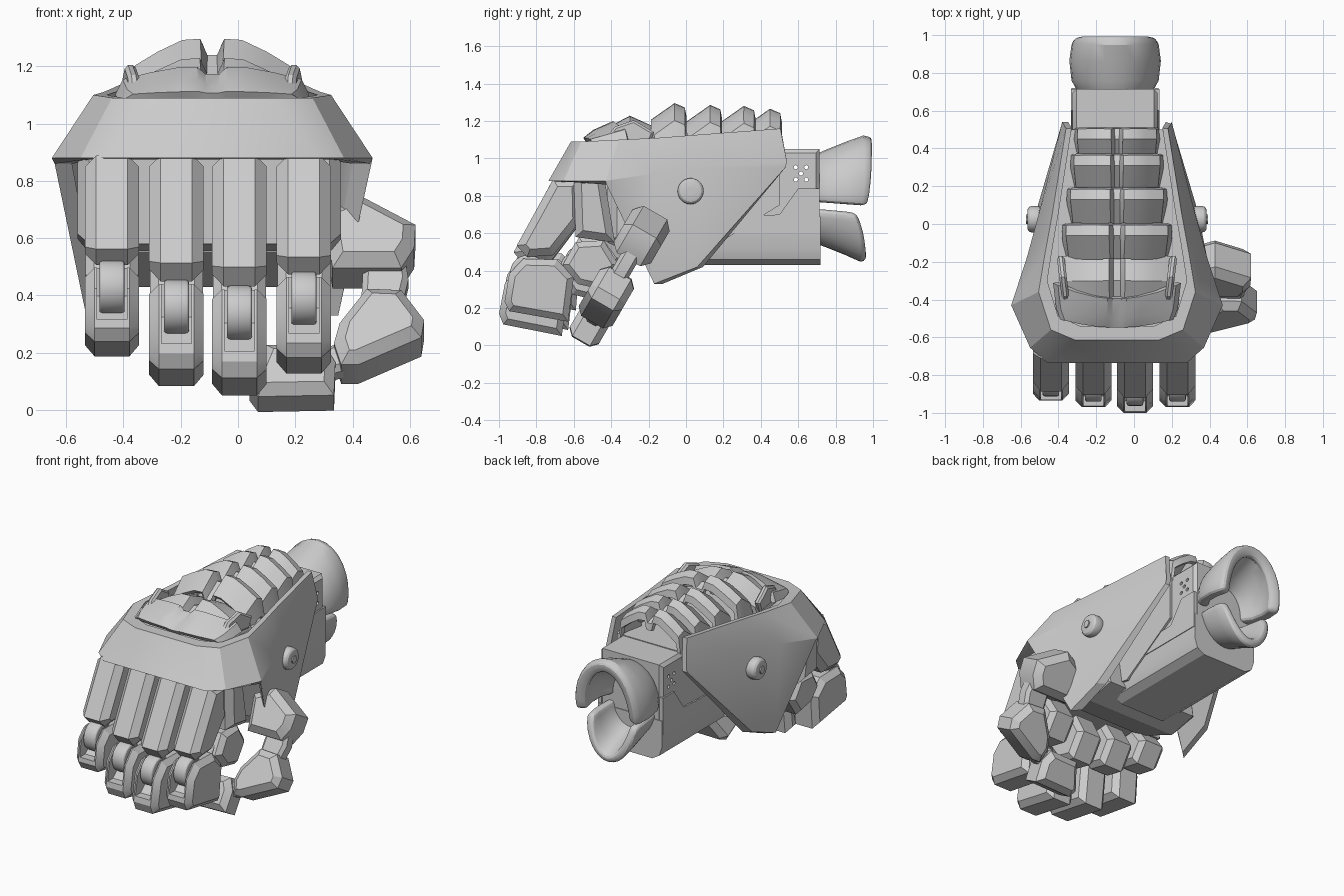
import bpy, bmesh, math
from mathutils import Vector, Matrix

if "Cube" in bpy.data.objects:
    bpy.data.objects.remove(bpy.data.objects["Cube"])

C = -0.09          # x of the gauntlet's centre line
parts, cutters = [], []

def finish(name, bm, keep=parts):
    bmesh.ops.recalc_face_normals(bm, faces=bm.faces)
    me = bpy.data.meshes.new(name)
    bm.to_mesh(me)
    bm.free()
    ob = bpy.data.objects.new(name, me)
    bpy.context.collection.objects.link(ob)
    keep.append(ob)
    return ob

def prism(name, pts, vec, bevel=0.0, keep=parts):
    """Extrude a planar outline by vec (centred) and chamfer both rims."""
    bm = bmesh.new()
    h = Vector(vec) / 2
    a = [bm.verts.new(Vector(p) - h) for p in pts]
    b = [bm.verts.new(Vector(p) + h) for p in pts]
    n = len(pts)
    caps = [bm.faces.new(a), bm.faces.new(b[::-1])]
    for i in range(n):
        bm.faces.new((a[i], b[i], b[(i + 1) % n], a[(i + 1) % n]))
    if bevel:
        bmesh.ops.bevel(bm, geom=[e for f in caps for e in f.edges], offset=bevel,
                        segments=1, affect='EDGES', clamp_overlap=True)
    return finish(name, bm, keep)

def side(name, yz, x, w, bevel=0.0, keep=parts):
    return prism(name, [(x, y, z) for y, z in yz], (w, 0, 0), bevel, keep)

def sheet(name, rows, thick=0.0, closed=False):
    """Loft rows of points; closed rows become a capped tube."""
    bm = bmesh.new()
    g = [[bm.verts.new(p) for p in r] for r in rows]
    n = len(g[0])
    for r, s in zip(g, g[1:]):
        for i in range(n if closed else n - 1):
            j = (i + 1) % n
            bm.faces.new((r[i], r[j], s[j], s[i]))
    if closed:
        bm.faces.new(g[0])
        bm.faces.new(g[-1][::-1])
    ob = finish(name, bm)
    if thick:
        m = ob.modifiers.new("thick", 'SOLIDIFY')
        m.thickness, m.offset = thick, 0
    return ob

def wheel(name, c, r, w, seg=24, bevel=0.0, keep=parts):
    bm = bmesh.new()
    m = Matrix.Translation(c) @ Matrix.Rotation(math.pi / 2, 4, 'Y')
    bmesh.ops.create_cone(bm, cap_ends=True, segments=seg, radius1=r, radius2=r, depth=w, matrix=m)
    if bevel:
        rim = [e for f in bm.faces if len(f.verts) > 4 for e in f.edges]
        bmesh.ops.bevel(bm, geom=rim, offset=bevel, segments=3, profile=0.5, affect='EDGES')
    return finish(name, bm, keep)

def cut(ob, cutter):
    cutter.hide_render = True
    m = ob.modifiers.new("cut", 'BOOLEAN')
    m.object, m.operation, m.solver = cutter, 'DIFFERENCE', 'EXACT'

# Outer shell: horseshoe of top rim, wide edge and bottom edge stations
stations = [
    ((.27, .505, 1.16), (.29, .54, .98), (.29, .53, .95)),
    ((.345, .04, 1.125), (.415, .05, .95), (.43, .06, .42)),
    ((.38, -.15, 1.11), (.475, -.17, .92), (.44, -.17, .33)),
    ((.415, -.36, 1.1), (.56, -.43, .88), (.55, -.425, .86)),
    ((.35, -.56, 1.09), (.46, -.655, .88), (.44, -.63, .875)),
    ((.22, -.615, 1.09), (.37, -.735, .88), (.35, -.69, .875))]
def ring(st, s):
    inner = [(x * .89, .54 + (y - .54) * .935, z) for x, y, z in st[::-1]]
    return [(C + s * x, y, z) for x, y, z in list(st) + inner]
sheet("outer_shell", [ring(s, -1) for s in stations] + [ring(s, 1) for s in stations[::-1]], closed=True)

# Hand core, inner floor, knuckle block and palm
side("hand_core", [(-.5, .6), (-.52, 1.0), (.5, 1.04), (.5, .75), (.1, .5)], C, .46)
floor = [(.24, .5), (.36, .03), (.43, -.38), (.37, -.56)]
prism("inner_floor", [(C + x, y, 1.03) for x, y in floor] + [(C - x, y, 1.03) for x, y in floor[::-1]], (0, 0, .05))
side("knuckle_block", [(-.59, .58), (-.6, .9), (-.44, .92), (-.38, .55)], C - .01, .92, .04)
side("palm", [(-.42, .55), (-.42, .88), (0, .85), (.06, .47), (-.14, .43)], C, .74, .05)

# Side bolts
for s in (-1, 1):
    wheel("side_bolt", (C + s * .435, .025, .825), .07, .08, 24, .025)
    wheel("bolt_pin", (C + s * .46, .025, .825), .025, .045, 6)

# Forearm
prism("forearm_lower", [(C - .01 + x, .335, z) for x, z in
      [(-.23, .69), (-.23, .52), (-.21, .46), (-.16, .43), (.16, .43), (.21, .46), (.23, .52), (.23, .69)]],
      (0, .77, 0))
cuff = side("forearm_cuff", [(.1, .66), (.3, .95), (.45, 1.05), (.715, 1.05), (.715, .66)], C - .01, .45, .02)
for dy, dz in [(0, 0), (-.028, -.033), (-.028, .033), (.028, -.033), (.028, .033)]:
    cut(cuff, wheel("hole_cutter", (C, .615 + dy, .92 + dz), .011, 1, 12, keep=cutters))
for s in (-1, 1):
    side("forearm_cheek", [(.26, .69), (.5, .7), (.6, .84), (.715, .84), (.715, .6), (.26, .6)], C - .01 + s * .222, .025)

# Flared cuff lobes at the rear
def lobe(name, a0, a1, zc, prof, thick):
    rows = []
    for y, rx, rz, bulge in prof:
        row = []
        for i in range(17):
            t = abs(i / 8 - 1)                     # 0 mid-lobe, 1 at its ends
            a = math.radians(a0 + (a1 - a0) * i / 16)
            row.append((C - .01 + rx * math.cos(a), y - bulge * t ** 4, zc + rz * math.sin(a)))
        rows.append(row)
    ob = sheet(name, rows, thick)
    b = ob.modifiers.new("round", 'BEVEL')
    b.width, b.segments, b.angle_limit = .025, 3, math.radians(50)
lobe("upper_wrist_lobe", -10, 190, .8, [(.69, .15, .18, 0), (.77, .195, .215, 0), (.87, .205, .255, .01),
                                      (.95, .195, .285, .02), (.99, .18, .275, .03)], .075)
lobe("lower_wrist_lobe", 192, 348, .77, [(.68, .15, .19, 0), (.76, .16, .22, 0), (.86, .165, .26, .01), (.96, .16, .305, .05)], .055)

# Arched ribs along the back of the hand
arch = [(1, .2), (.93, .09), (.66, .045), (.36, .005), (.17, 0), (.09, .055)]
arch = [(-u, d) for u, d in arch] + [(u, d) for u, d in arch[::-1]]
def arc_row(y, z, hw, sweep=0, k=1):
    return [(C + u * hw, y + sweep * u * u, z - d * k) for u, d in arch]
for y, z, hw in [(-.06, 1.285, .28), (.13, 1.275, .255), (.31, 1.27, .235), (.45, 1.255, .215)]:
    sheet("back_rib", [arc_row(y - .12, z - .085, hw * .94), arc_row(y, z, hw),
                       arc_row(y + .045, z - .02, hw), arc_row(y + .05, z - .06, hw * .97)], .025)
sheet("front_back_plate", [arc_row(-.46, 1.13, .27, 0, .6), arc_row(-.3, 1.215, .29), arc_row(-.17, 1.155, .3, 0, .6)], .03)

# Front knuckle plate with swept prongs
sheet("knuckle_plate", [arc_row(-.54, 1.1, .29, .04, .1), arc_row(-.49, 1.14, .31, .05, .35),
                        arc_row(-.39, 1.185, .325, .08, .45)], .03)
for s in (-1, 1):
    prism("plate_prong", [(C + s * (.28 + .12 * (y + .33)), y, z) for y, z in
          [(-.45, 1.08), (-.38, 1.17), (-.28, 1.205), (-.17, 1.14), (-.2, 1.07)]], (.04, 0, 0), .012)

# Four curled fingers: (x, forward shift, length scale)
prox = [(-.71, .89), (-.57, .89), (-.565, .65), (-.71, .455), (-.85, .445), (-.905, .51)]
mid = [(-.97, .19), (-.945, .35), (-.87, .435), (-.69, .43), (-.6, .33), (-.63, .075), (-.945, .135)]
tip = [(-.66, .4), (-.59, .53), (-.44, .54), (-.36, .4), (-.45, .26), (-.58, .29)]
slot = [(-1.1, .225), (-.91, .225), (-.8, .32), (-.8, .5), (-1.1, .5)]
for x, dy, k in [(-.44, .03, .86), (-.215, 0, .99), (.005, -.025, 1.03), (.23, 0, .935)]:
    def fit(pts):
        return [(y + dy * (.9 - z) / .6, .88 - (.88 - z) * k) for y, z in pts]
    side("finger_base", fit(prox), x, .19, .04)
    m = side("finger_middle", fit(mid), x, .19, .034)
    cut(m, side("slot_cutter", fit(slot), x, .105, keep=cutters))
    side("finger_tip", fit(tip), x, .185, .03)
    for c, r in [((-.845, .355), .095), ((-.6, .39), .07)]:
        y, z = fit([c])[0]
        wheel("finger_joint", (x, y, z), r, .088, 28, .012)

# Thumb: front outlines laid on a plane leaning back
def thumb(name, xz, t, bevel):
    prism(name, [(x, -.575 + .58 * z, z) for x, z in xz], Vector((0, .865, -.5)) * t, bevel)
thumb("thumb_base", [(.3, .65), (.43, .71), (.62, .61), (.615, .53), (.57, .46), (.33, .46)], .23, .042)
thumb("thumb_joint", [(.44, .54), (.58, .54), (.595, .44), (.57, .34), (.43, .36)], .1, .02)
thumb("thumb_middle", [(.335, .2), (.355, .27), (.45, .39), (.57, .385), (.65, .28), (.64, .22), (.42, .125), (.36, .125)], .21, .038)
thumb("thumb_link", [(.28, .1), (.3, .2), (.42, .25), (.42, .14)], .09, .02)
thumb("thumb_tip", [(.04, .06), (.1, .2), (.3, .205), (.34, .14), (.335, .025), (.07, .02)], .18, .036)

# Apply modifiers, drop the cutters and shade
bpy.ops.object.select_all(action='DESELECT')
for ob in parts:
    ob.select_set(True)
bpy.context.view_layer.objects.active = parts[0]
bpy.ops.object.convert(target='MESH')
bpy.ops.object.shade_smooth_by_angle(angle=math.radians(28))
for ob in cutters:
    bpy.data.objects.remove(ob)
